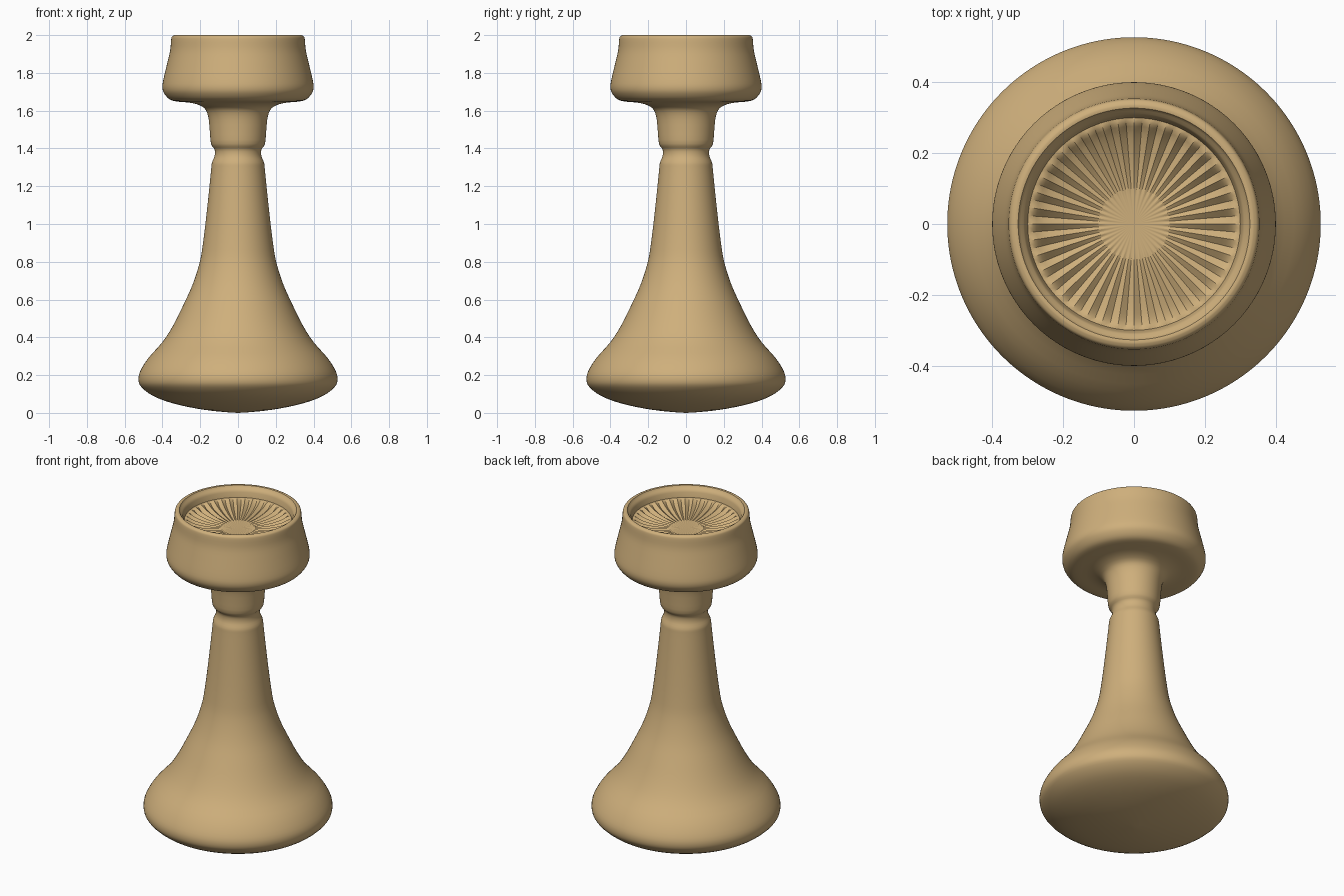
import bpy, bmesh, math

if "Cube" in bpy.data.objects:
    bpy.data.objects.remove(bpy.data.objects["Cube"])

SEG = 160
FLUTES = 40

wood = bpy.data.materials.new("tan_wood")
wood.diffuse_color = (0.62, 0.43, 0.20, 1)
wood.use_nodes = True
wood.node_tree.nodes["Principled BSDF"].inputs["Base Color"].default_value = wood.diffuse_color


def smooth_profile(pts, n=3):
    """Catmull-Rom subdivision of a profile."""
    out = []
    for i in range(len(pts) - 1):
        a, b, c, d = (pts[max(i - 1, 0)], pts[i], pts[i + 1], pts[min(i + 2, len(pts) - 1)])
        for k in range(n):
            t = k / n
            out.append(tuple(0.5 * (2 * b[j] + (c[j] - a[j]) * t
                       + (2 * a[j] - 5 * b[j] + 4 * c[j] - d[j]) * t * t
                       + (3 * b[j] - a[j] - 3 * c[j] + d[j]) * t ** 3) for j in (0, 1)))
    return out + [pts[-1]]


def lathe(name, profile, angle, flute=None):
    """Revolve (radius, z) points; flute(r) gives the ripple height."""
    bm = bmesh.new()
    rings = []
    for r, z in profile:
        if r < 1e-5:
            rings.append([bm.verts.new((0, 0, z))] * SEG)
            continue
        ring = []
        for i in range(SEG):
            a = 2 * math.pi * i / SEG
            dz = flute(r) * math.cos(FLUTES * a) if flute else 0
            ring.append(bm.verts.new((r * math.cos(a), r * math.sin(a), z + dz)))
        rings.append(ring)
    for lo, hi in zip(rings, rings[1:]):
        for i in range(SEG):
            j = (i + 1) % SEG
            quad = list(dict.fromkeys((lo[i], lo[j], hi[j], hi[i])))
            bm.faces.new(quad)
    me = bpy.data.meshes.new(name)
    bm.to_mesh(me)
    bm.free()
    ob = bpy.data.objects.new(name, me)
    bpy.context.collection.objects.link(ob)
    me.materials.append(wood)
    bpy.ops.object.select_all(action='DESELECT')
    ob.select_set(True)
    bpy.context.view_layer.objects.active = ob
    bpy.ops.object.shade_smooth_by_angle(angle=math.radians(angle))
    return ob


# Domed base, flared stem, neck groove and turned cup
foot = [(0, 0), (0.10, 0.007), (0.22, 0.023), (0.35, 0.052), (0.45, 0.09), (0.51, 0.135),
        (0.527, 0.172), (0.518, 0.22), (0.475, 0.29), (0.40, 0.375), (0.345, 0.46),
        (0.29, 0.57), (0.24, 0.68), (0.202, 0.80), (0.185, 0.90), (0.168, 1.04),
        (0.153, 1.18), (0.142, 1.29), (0.138, 1.325), (0.124, 1.36), (0.124, 1.395),
        (0.143, 1.425), (0.15, 1.50), (0.158, 1.57), (0.18, 1.615), (0.24, 1.64),
        (0.32, 1.648), (0.362, 1.66), (0.39, 1.69), (0.40, 1.72), (0.396, 1.76),
        (0.375, 1.85), (0.359, 1.92), (0.354, 1.975), (0.349, 1.993), (0.335, 2.0)]
# Rim lip running down to the dish
lip = [(0.327, 1.998), (0.320, 1.985), (0.312, 1.98), (0.306, 1.965), (0.300, 1.935)]
lathe("turned_body", smooth_profile(foot) + lip, 40)

# Shallow fluted dish inside the cup
dish = [(0.300, 1.935), (0.285, 1.932), (0.265, 1.918), (0.24, 1.907), (0.20, 1.897),
        (0.15, 1.891), (0.08, 1.888), (0.0, 1.887)]
lathe("fluted_dish", smooth_profile(dish, 2), 25,
      lambda r: 0.009 * max(0, min((r - 0.06) / 0.20, (0.300 - r) / 0.03, 1)))
